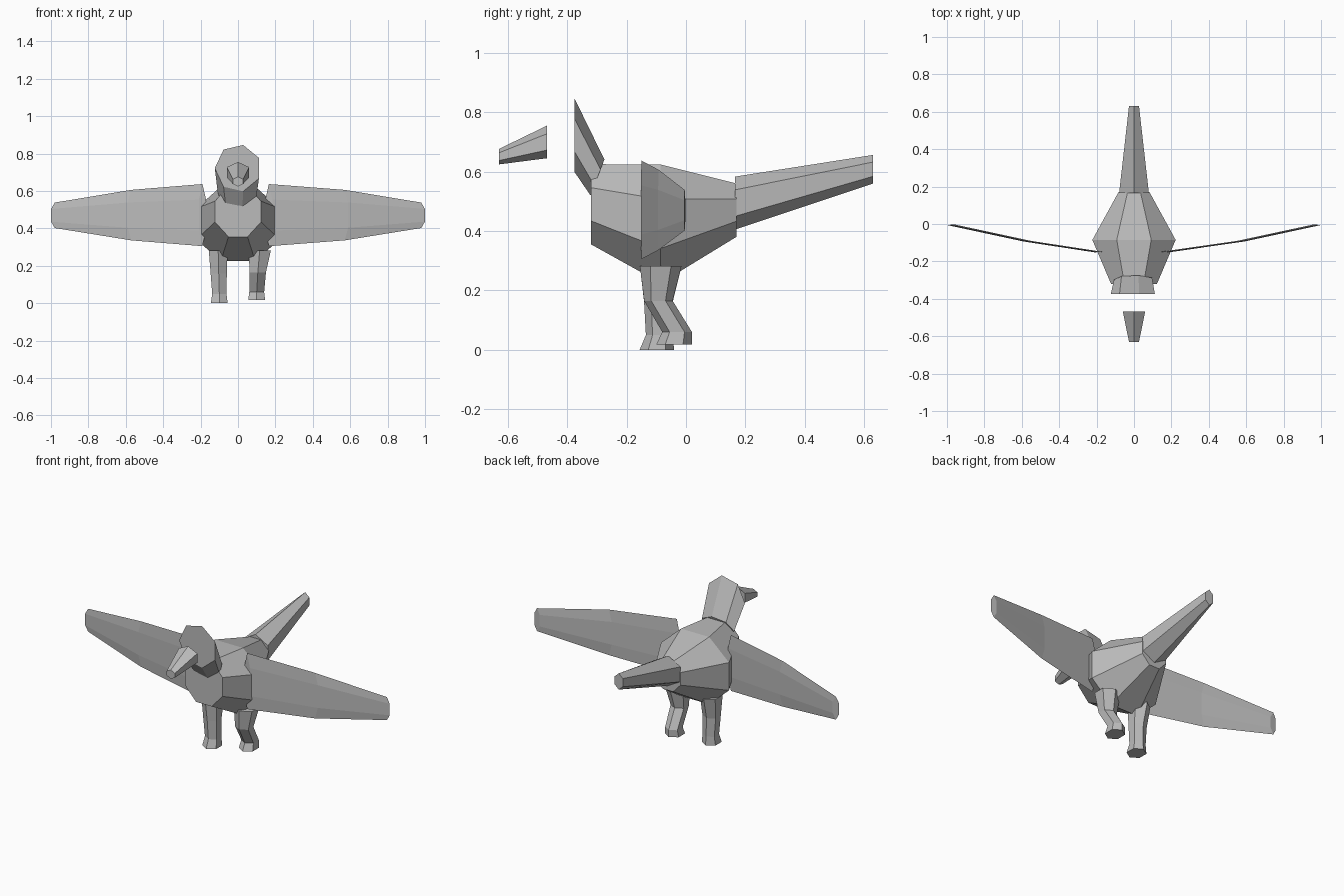
import bpy, bmesh
from math import cos, sin, pi
from mathutils import Vector

cube = bpy.data.objects.get("Cube")
if cube:
    bpy.data.objects.remove(cube, do_unlink=True)

grey = bpy.data.materials.new("plain grey")
grey.use_nodes = True
colour = (0.5, 0.5, 0.5, 1)
grey.diffuse_color = colour
grey.node_tree.nodes["Principled BSDF"].inputs["Base Color"].default_value = colour


def ring(sides, centre, u, v, phase=pi / 2):
    """Polygon around centre, spanned by the half axes u and v."""
    c, u, v = Vector(centre), Vector(u), Vector(v)
    angles = [phase + 2 * pi * i / sides for i in range(sides)]
    return [c + u * cos(a) + v * sin(a) for a in angles]


def loft(name, rings):
    """Flat-shaded closed skin over a row of rings."""
    bm = bmesh.new()
    loops = [[bm.verts.new(p) for p in r] for r in rings]
    n = len(loops[0])
    for a, b in zip(loops, loops[1:]):
        for i in range(n):
            j = (i + 1) % n
            bm.faces.new((a[i], a[j], b[j], b[i]))
    bm.faces.new(loops[0])
    bm.faces.new(loops[-1])
    bmesh.ops.recalc_face_normals(bm, faces=bm.faces)
    mesh = bpy.data.meshes.new(name)
    bm.to_mesh(mesh)
    bm.free()
    mesh.materials.append(grey)
    obj = bpy.data.objects.new(name, mesh)
    bpy.context.collection.objects.link(obj)


def along_y(name, sides, phase, stations):
    """Loft through stations of (y, z, x radius, z radius, backward lean)."""
    loft(name, [ring(sides, (0, y, z), (rx, 0, 0), (0, lean, rz), phase)
                for y, z, rx, rz, lean in stations])


# Body, head and the separate beak and tail
along_y("body", 8, pi / 8, [(-0.32, 0.49, 0.133, 0.146, 0),
                            (-0.085, 0.424, 0.241, 0.216, 0),
                            (0.17, 0.47, 0.09, 0.097, 0)])
along_y("head", 7, pi, [(-0.298, 0.58, 0.107, 0.062, 0.024),
                        (-0.375, 0.722, 0.124, 0.127, 0)])
along_y("beak", 6, pi / 2, [(-0.467, 0.7, 0.069, 0.055, 0),
                            (-0.63, 0.65, 0.031, 0.026, 0)])
along_y("tail", 6, pi / 2, [(0.165, 0.494, 0.092, 0.089, 0),
                            (0.63, 0.608, 0.031, 0.048, 0)])

# Thin swept wings: stations of (x, y, z, z radius)
for side, name, root in ((1, "left_wing", 0.165), (-1, "right_wing", 0.19)):
    stations = [(root, -0.15, 0.471, 0.166),
                (0.57, -0.092, 0.471, 0.135),
                (0.98, -0.004, 0.47, 0.068)]
    loft(name, [ring(6, (side * x, y, z), (side * 0.022, -0.002, 0), (0, 0, r))
                for x, y, z, r in stations])

# Legs: stations of (x, y, z, x radius, y radius), one bent and one straight
legs = {
    "left_leg": (1, [(0.116, -0.085, 0.282, 0.069, 0.07),
                     (0.106, -0.093, 0.165, 0.05, 0.048),
                     (0.1, -0.03, 0.06, 0.046, 0.05),
                     (0.1, -0.04, 0.018, 0.052, 0.06)]),
    "right_leg": (-1, [(0.106, -0.085, 0.282, 0.058, 0.07),
                       (0.103, -0.093, 0.16, 0.05, 0.048),
                       (0.1, -0.09, 0.05, 0.044, 0.045),
                       (0.1, -0.098, 0, 0.052, 0.058)]),
}
for name, (side, stations) in legs.items():
    loft(name, [ring(6, (side * x, y, z), (rx, 0, 0), (0, ry, 0))
                for x, y, z, rx, ry in stations])
